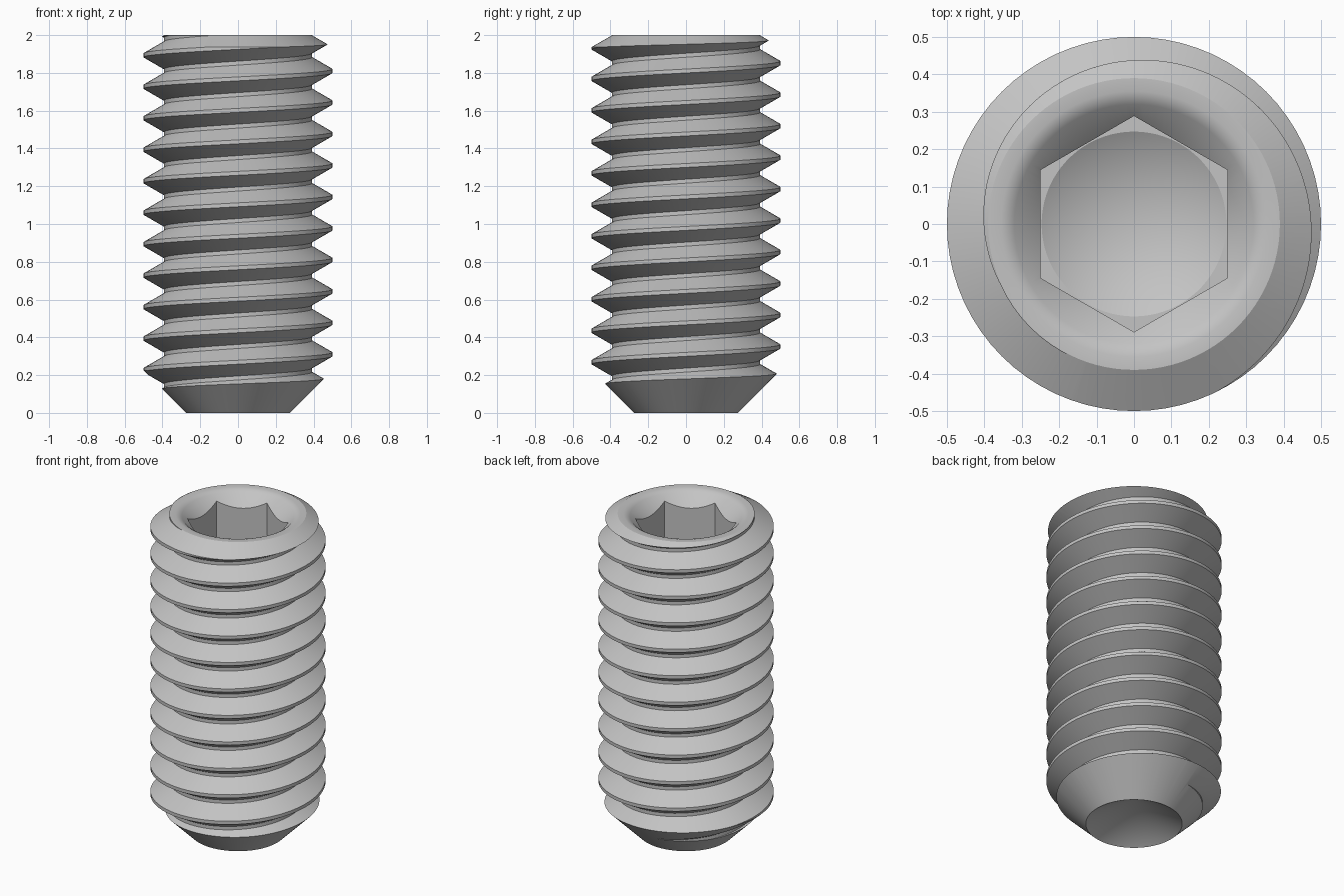
import bpy, bmesh, math
from math import pi, cos, sin, radians

cube = bpy.data.objects.get("Cube")
if cube:
    bpy.data.objects.remove(cube, do_unlink=True)

PITCH = 1 / 6
STEPS = 72            # segments per turn
CREST_R, ROOT_R = 0.5, 0.392
CREST_HALF = 0.0104   # half width of the flat thread crest
ROOT_HALF = CREST_HALF + (CREST_R - ROOT_R) * math.tan(radians(30))
CREST_Z = 0.31        # height of one crest on the +x side


def make_object(name, bm):
    bmesh.ops.recalc_face_normals(bm, faces=bm.faces)
    mesh = bpy.data.meshes.new(name)
    bm.to_mesh(mesh)
    bm.free()
    obj = bpy.data.objects.new(name, mesh)
    bpy.context.collection.objects.link(obj)
    return obj


def helical_rod(name):
    """Endless thread surface, cut flat at both ends and capped."""
    bm = bmesh.new()
    profile = [(ROOT_R, -ROOT_HALF), (CREST_R, -CREST_HALF),
               (CREST_R, CREST_HALF), (ROOT_R, ROOT_HALF)]
    rows = []
    for n in range(-5 * STEPS, 14 * STEPS + 1):
        a = 2 * pi * n / STEPS
        z = CREST_Z + PITCH * n / STEPS
        rows.append([bm.verts.new((r * cos(a), r * sin(a), z + dz))
                     for r, dz in profile])
    for n in range(len(rows) - 1):
        lo, hi = rows[n], rows[n + 1]
        for k in range(3):
            bm.faces.new((lo[k], hi[k], hi[k + 1], lo[k + 1]))
        if n + 1 + STEPS < len(rows):      # root strip up to the next turn
            bm.faces.new((lo[3], hi[3], rows[n + 1 + STEPS][0], rows[n + STEPS][0]))
    for z, side in ((-0.03, -1), (2.03, 1)):
        geom = bm.verts[:] + bm.edges[:] + bm.faces[:]
        bmesh.ops.bisect_plane(bm, geom=geom, dist=1e-6, plane_co=(0, 0, z),
                               plane_no=(0, 0, side), clear_outer=True)
    bmesh.ops.holes_fill(bm, edges=[e for e in bm.edges if e.is_boundary], sides=0)
    return make_object(name, bm)


def lathe(name, profile):
    bm = bmesh.new()
    verts = [bm.verts.new((r, 0, z)) for r, z in profile]
    edges = [bm.edges.new(pair) for pair in zip(verts, verts[1:])]
    bmesh.ops.spin(bm, geom=verts + edges, cent=(0, 0, 0), axis=(0, 0, 1),
                   angle=2 * pi, steps=96)
    bmesh.ops.remove_doubles(bm, verts=bm.verts, dist=1e-5)
    return make_object(name, bm)


def hex_prism(name, flat_r, z0, z1):
    bm = bmesh.new()
    r = flat_r / cos(pi / 6)
    ring = [bm.verts.new((r * sin(k * pi / 3), r * cos(k * pi / 3), z0)) for k in range(6)]
    face = bm.faces.new(ring)
    top = bmesh.ops.extrude_face_region(bm, geom=[face], use_keep_orig=True)["geom"]
    bmesh.ops.translate(bm, vec=(0, 0, z1 - z0),
                        verts=[v for v in top if isinstance(v, bmesh.types.BMVert)])
    return make_object(name, bm)


def boolean(target, cutter, operation):
    mod = target.modifiers.new(operation.title(), "BOOLEAN")
    mod.operation, mod.object, mod.solver = operation, cutter, "EXACT"
    bpy.context.view_layer.objects.active = target
    bpy.ops.object.modifier_apply(modifier=mod.name)
    bpy.data.objects.remove(cutter, do_unlink=True)


# Threaded shank
screw = helical_rod("threaded_set_screw")

# Envelope: cupped point, chamfered ends, countersink and drilled bore
envelope = lathe("end_envelope", [
    (0, 0.157), (0.275, 0), (0.6, 0.325), (0.6, 1.879), (0.39, 2),
    (0.355, 2), (0.337, 1.995), (0.32, 1.985),
    (0.247, 1.912), (0.247, 1.42), (0, 1.277)])
boolean(screw, envelope, "INTERSECT")

# Hexagonal drive socket
boolean(screw, hex_prism("hex_socket_cutter", 0.25, 1.422, 2.1), "DIFFERENCE")

# Plain grey metal
steel = bpy.data.materials.new("grey_steel")
steel.use_nodes = True
colour = (0.55, 0.55, 0.55, 1)
steel.diffuse_color = colour
steel.node_tree.nodes["Principled BSDF"].inputs["Base Color"].default_value = colour
screw.data.materials.clear()
screw.data.materials.append(steel)

bpy.ops.object.select_all(action="DESELECT")
screw.select_set(True)
bpy.context.view_layer.objects.active = screw
bpy.ops.object.shade_smooth_by_angle(angle=radians(25))
